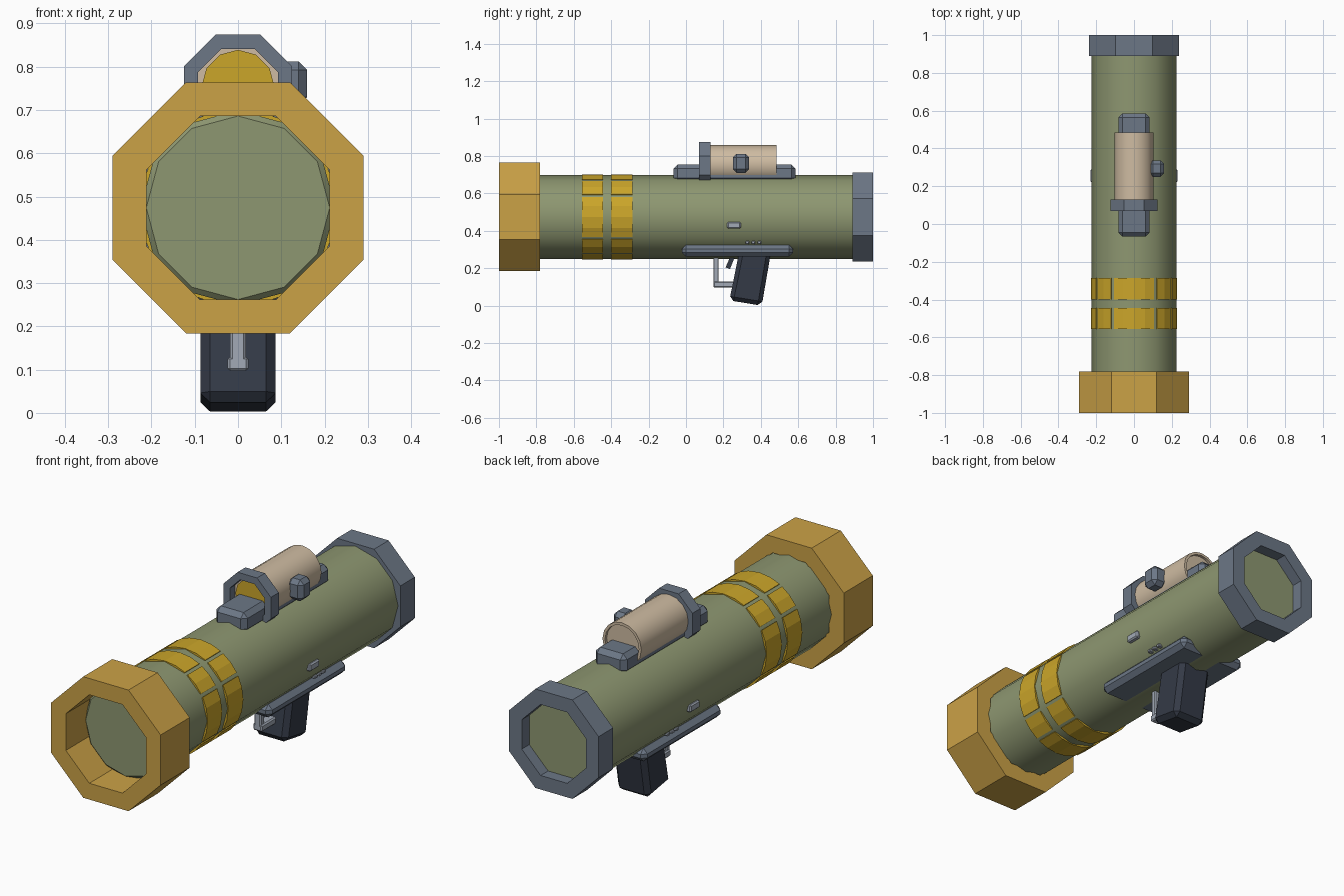
import bpy, bmesh, math
from mathutils import Vector

if "Cube" in bpy.data.objects:
    bpy.data.objects.remove(bpy.data.objects["Cube"])

AXIS_Z = 0.474   # height of the barrel axis


def material(name, rgb):
    m = bpy.data.materials.new(name)
    m.diffuse_color = (*rgb, 1)
    m.use_nodes = True
    m.node_tree.nodes["Principled BSDF"].inputs["Base Color"].default_value = m.diffuse_color
    return m


GREEN = material("olive green", (0.27, 0.31, 0.165))
ORANGE = material("ochre orange", (0.60, 0.36, 0.062))
YELLOW = material("stripe yellow", (0.60, 0.38, 0.023))
STEEL = material("blue steel", (0.15, 0.185, 0.24))
TAN = material("tan", (0.62, 0.50, 0.36))
DARK = material("dark slate", (0.034, 0.042, 0.062))
LIGHT = material("light grey", (0.36, 0.40, 0.47))


def finish(name, bm, mat, smooth=False, bevel=0):
    bmesh.ops.recalc_face_normals(bm, faces=bm.faces)
    me = bpy.data.meshes.new(name)
    bm.to_mesh(me)
    bm.free()
    ob = bpy.data.objects.new(name, me)
    bpy.context.collection.objects.link(ob)
    me.materials.append(mat)
    if bevel:
        mod = ob.modifiers.new("chamfer", 'BEVEL')
        mod.width, mod.segments, mod.limit_method = bevel, 1, 'ANGLE'
    if smooth:
        bpy.context.view_layer.objects.active = ob
        ob.select_set(True)
        bpy.ops.object.shade_smooth_by_angle(angle=math.radians(35))
        ob.select_set(False)
    return ob


def lathe(name, profile, sides, z, mat, ring=False, smooth=False):
    """Turn (y, radius) points about the y direction; a ring joins its last point to its first.
    Eight-sided parts are sized across the flats."""
    bm = bmesh.new()
    step = math.tau / sides
    phase, k = (step / 2, 1 / math.cos(step / 2)) if sides == 8 else (0, 1)
    loops = [[bm.verts.new((r * k * math.sin(phase + i * step), y,
                            z + r * k * math.cos(phase + i * step)))
              for i in range(sides)] for y, r in profile]
    pairs = list(zip(loops, loops[1:]))
    if ring:
        pairs.append((loops[-1], loops[0]))
    else:
        bm.faces.new(loops[0])
        bm.faces.new(loops[-1])
    for a, b in pairs:
        for i in range(sides):
            j = (i + 1) % sides
            bm.faces.new((a[i], a[j], b[j], b[i]))
    return finish(name, bm, mat, smooth)


def box(name, x, y, z, mat, bevel=0):
    bm = bmesh.new()
    bmesh.ops.create_cube(bm, size=1)
    for v in bm.verts:
        v.co = Vector([(a + b) / 2 + c * (b - a) for (a, b), c in zip((x, y, z), v.co)])
    return finish(name, bm, mat, bevel=bevel)


def extrude_side(name, outline, half_width, mat, bevel=0):
    """Side outline of (y, z) points given width along x."""
    bm = bmesh.new()
    a = [bm.verts.new((-half_width, y, z)) for y, z in outline]
    b = [bm.verts.new((half_width, y, z)) for y, z in outline]
    bm.faces.new(a)
    bm.faces.new(b)
    for i in range(len(a)):
        j = (i + 1) % len(a)
        bm.faces.new((a[i], a[j], b[j], b[i]))
    return finish(name, bm, mat, bevel=bevel)


# Barrel with chamfered ends, and the rings at both ends
lathe("barrel", [(-0.85, 0.212), (-0.837, 0.225), (0.93, 0.225), (0.943, 0.212)],
      12, AXIS_Z, GREEN, smooth=True)
lathe("muzzle_ring", [(-1, 0.212), (-1, 0.29), (-0.78, 0.29), (-0.78, 0.212)],
      8, AXIS_Z, ORANGE, ring=True)
lathe("rear_ring", [(0.89, 0.17), (0.89, 0.237), (1, 0.237), (1, 0.17)],
      8, AXIS_Z, STEEL, ring=True)


# Two stripes, each made of alternating wide and narrow curved panels
def stripe(name, y0, y1):
    bm = bmesh.new()
    for quarter in range(4):
        for arc in ((-28, -15, 0, 15, 28), (32, 45, 58)):
            rows = []
            for deg in arc:
                t = math.radians(deg + 90 * quarter)
                rows.append([bm.verts.new((r * math.sin(t), y, AXIS_Z + r * math.cos(t)))
                             for r, y in ((0.21, y0), (0.228, y0), (0.228, y1), (0.21, y1))])
            bm.faces.new(rows[0])
            bm.faces.new(rows[-1])
            for a, b in zip(rows, rows[1:]):
                for i in range(4):
                    j = (i + 1) % 4
                    bm.faces.new((a[i], a[j], b[j], b[i]))
    finish(name, bm, YELLOW)


stripe("front_stripe", -0.555, -0.445)
stripe("rear_stripe", -0.40, -0.285)

# Sight: rail, tube with recessed rear, front ring, lens and knob
SIGHT_Z = 0.755
box("sight_rail", (-0.083, 0.083), (-0.067, 0.585), (0.66, 0.755), STEEL, 0.022)
lathe("sight_tube", [(0.11, 0.103), (0.485, 0.103), (0.485, 0.09), (0.472, 0.09)],
      16, SIGHT_Z, TAN, smooth=True)
lathe("sight_ring", [(0.07, 0.092), (0.07, 0.125), (0.13, 0.125), (0.13, 0.092)],
      8, 0.749, STEEL, ring=True)
lathe("sight_lens", [(0.10, 0.084), (0.115, 0.084)], 12, SIGHT_Z, YELLOW)
box("sight_knob", (0.08, 0.16), (0.25, 0.337), (0.71, 0.812), STEEL, 0.02)

# Grip plate, grip, trigger and guard
box("grip_plate", (-0.182, 0.182), (-0.022, 0.573), (0.262, 0.325), STEEL, 0.022)
extrude_side("grip", [(0.285, 0.29), (0.232, 0.028), (0.405, 0.0), (0.455, 0.29)],
             0.087, DARK, 0.022)
extrude_side("trigger", [(0.24, 0.27), (0.212, 0.205), (0.235, 0.195), (0.265, 0.27)],
             0.018, DARK)
box("guard_post", (-0.018, 0.018), (0.146, 0.175), (0.11, 0.28), LIGHT, 0.005)
box("guard_bar", (-0.024, 0.024), (0.146, 0.26), (0.097, 0.13), LIGHT, 0.006)

# Buttons and rivets on both flanks
for side, label in ((-1, "left"), (1, "right")):
    box(f"button_{label}", sorted((side * 0.19, side * 0.229)), (0.22, 0.293),
        (0.412, 0.448), LIGHT, 0.006)
    for i in range(3):
        y = 0.328 + 0.032 * i
        box(f"rivet_{label}_{i + 1}", sorted((side * 0.15, side * 0.186)), (y - 0.01, y + 0.01),
            (0.33, 0.345), LIGHT, 0.003)
